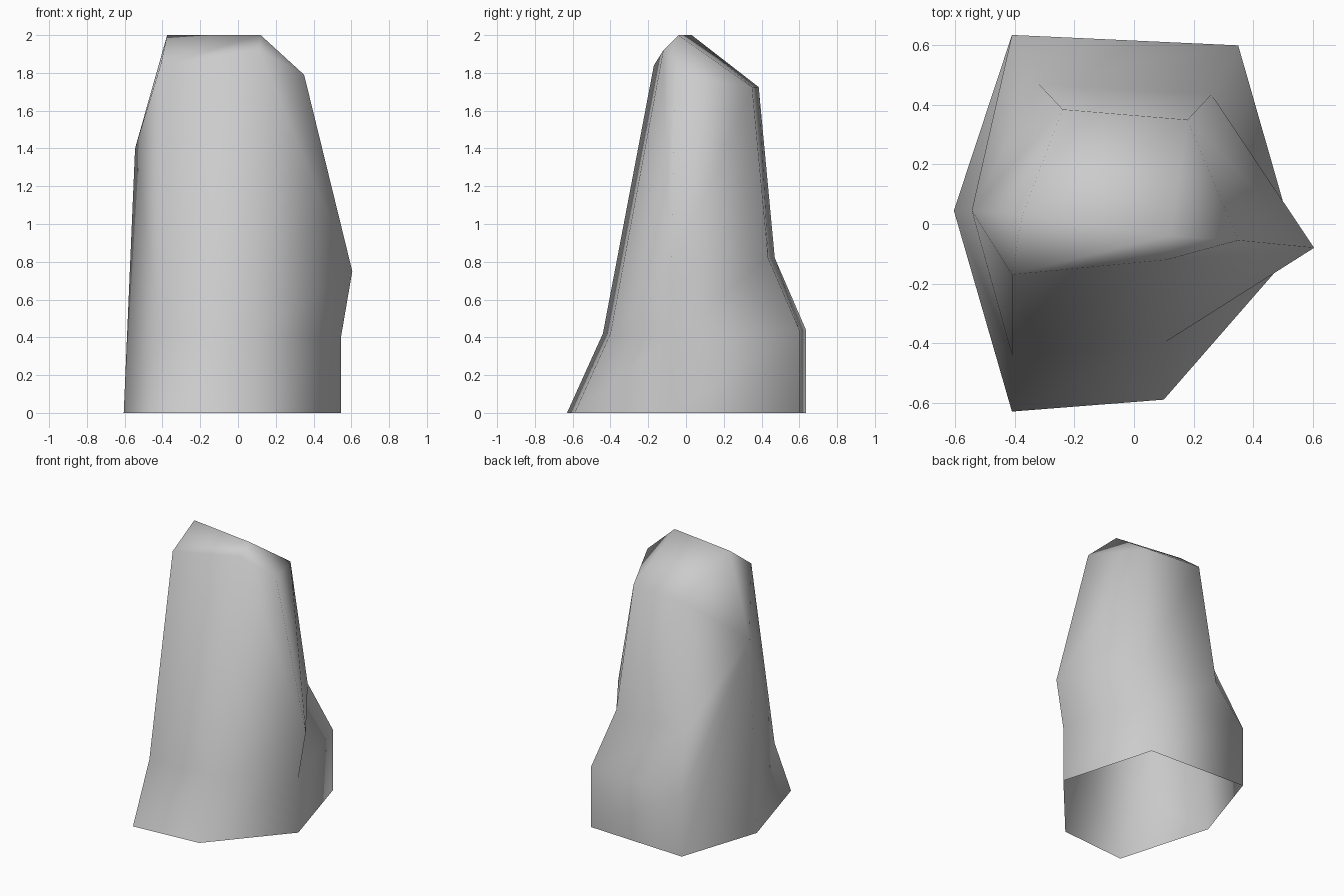
import bpy
import bmesh

cube = bpy.data.objects.get("Cube")
if cube:
    bpy.data.objects.remove(cube, do_unlink=True)

# Plain pale stone
stone = bpy.data.materials.new("pale_grey_stone")
stone.use_nodes = True
grey = (0.6, 0.6, 0.6, 1.0)
stone.diffuse_color = grey
stone.node_tree.nodes["Principled BSDF"].inputs["Base Color"].default_value = grey

# Six corner ridges, each running from the ground to the shoulder
ridges = [
    [(-.41, -.63, 0), (-.41, -.44, .42), (-.41, -.17, 1.84)],
    [(.10, -.59, 0), (.10, -.40, .42), (.11, -.12, 1.92)],
    [(.545, -.08, 0), (.545, -.08, .40), (.605, -.08, .75), (.35, -.055, 1.79)],
    [(.35, .60, 0), (.35, .60, .44), (.26, .435, .82), (.18, .35, 1.725)],
    [(-.41, .635, 0), (-.41, .635, .44), (-.32, .47, .82), (-.24, .385, 1.725)],
    [(-.605, .045, 0), (-.545, .045, 1.40)],
]

bm = bmesh.new()
cols = [[bm.verts.new(p) for p in ridge] for ridge in ridges]

# Walls: stitch neighbouring ridges, fanning from the end of the shorter one
for i, a in enumerate(cols):
    b = cols[(i + 1) % len(cols)]
    for k in range(max(len(a), len(b)) - 1):
        a0, a1 = (a[min(n, len(a) - 1)] for n in (k, k + 1))
        b0, b1 = (b[min(n, len(b) - 1)] for n in (k, k + 1))
        if a0 == a1:
            bm.faces.new((a0, b0, b1))
        elif b0 == b1:
            bm.faces.new((a0, b0, a1))
        else:
            bm.faces.new((a0, b0, b1))
            bm.faces.new((a0, b1, a1))

# Crown: a short summit edge joined to the shoulder
t = [col[-1] for col in cols]
west = bm.verts.new((-.375, .03, 2))
east = bm.verts.new((.12, -.04, 2))
for face in ((t[0], t[1], east, west), (t[1], t[2], east), (t[2], t[3], east),
             (t[3], t[4], west, east), (t[4], t[5], west), (t[5], t[0], west)):
    bm.faces.new(face)

# The underside stays open; shading is smooth all over
for f in bm.faces:
    f.smooth = True
mesh = bpy.data.meshes.new("standing_rock")
bm.to_mesh(mesh)
bm.free()
mesh.materials.append(stone)
rock = bpy.data.objects.new("standing_rock", mesh)
bpy.context.collection.objects.link(rock)
